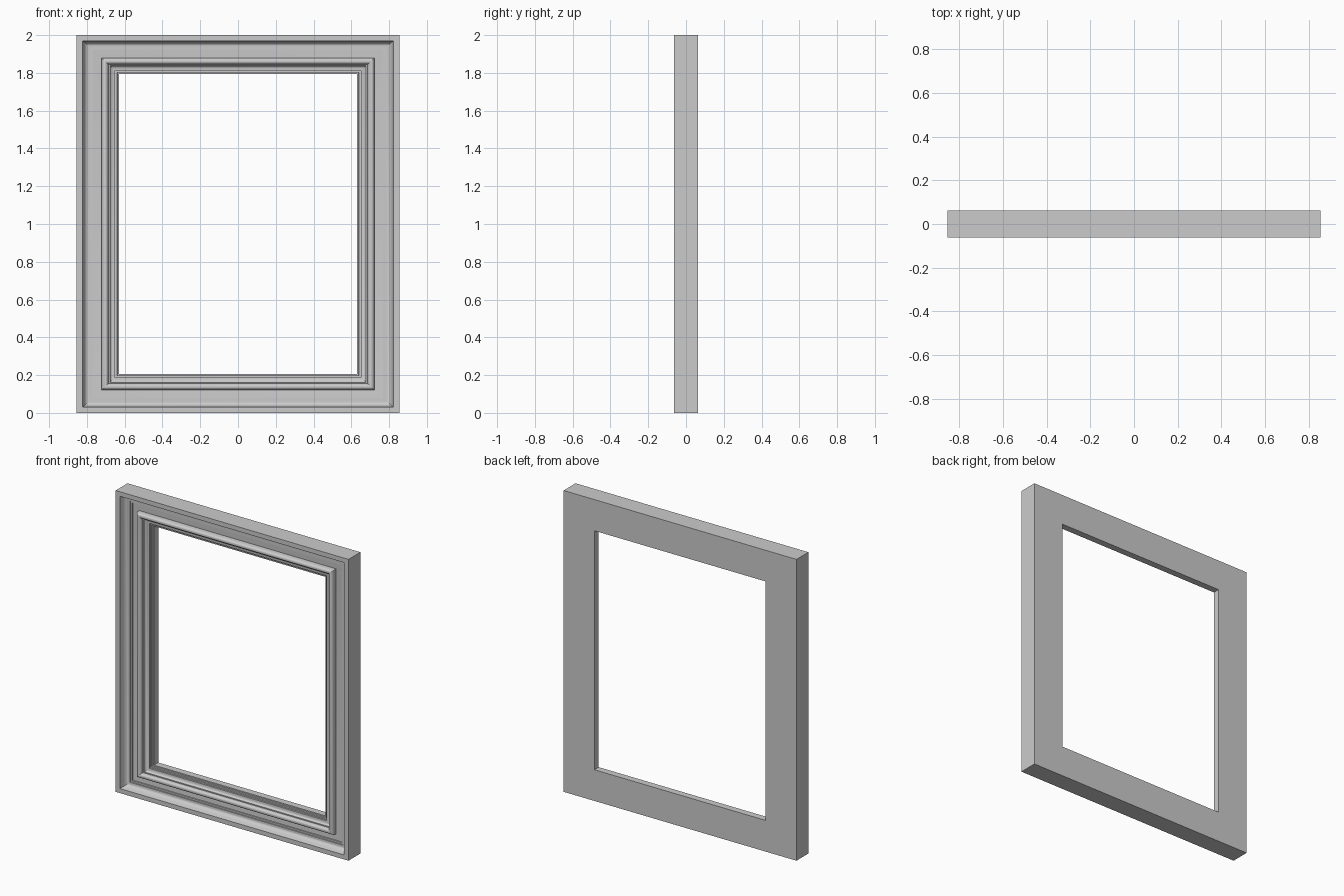
import bpy, bmesh, math

if "Cube" in bpy.data.objects:
    bpy.data.objects.remove(bpy.data.objects["Cube"])

W, H, T = 0.855, 2.0, 0.125      # half width, height, thickness
SX = 1.09                        # side members are slightly wider than rails


def arc(cx, cy, rx, ry, a0, a1, n):
    """Points on an elliptical arc, angles in degrees."""
    out = []
    for i in range(n + 1):
        a = math.radians(a0 + (a1 - a0) * i / n)
        out.append((cx + rx * math.cos(a), cy + ry * math.sin(a)))
    return out


# Moulding cross-section: (inset from outer edge, depth behind front plane)
profile = [(0, T), (0, 0), (0.030, 0), (0.032, 0.010)]
profile += arc(0.058, 0.010, 0.024, 0.035, 180, 90, 8)[1:]      # outer cove
profile += [(0.067, 0.045), (0.068, 0.050), (0.079, 0.050), (0.080, 0.056),
            (0.121, 0.060), (0.121, 0.046)]                     # flat panel
profile += arc(0.138, 0.040, 0.016, 0.018, 180, 360, 12)        # raised bead
profile += [(0.155, 0.046), (0.160, 0.046)]
profile += arc(0.184, 0.046, 0.022, 0.016, 180, 90, 6)          # inner cove
profile += [(0.187, 0.062), (0.188, 0.072), (0.197, 0.072),
            (0.199, 0.080), (0.207, 0.080), (0.207, T)]         # sight edge

# Sweep the section round the rectangle with mitred corners
bm = bmesh.new()
rings = []
for sx, top in ((-1, 0), (1, 0), (1, 1), (-1, 1)):
    rings.append([bm.verts.new((sx * (W - d * SX), y - T / 2,
                                H - d if top else d)) for d, y in profile])
n = len(profile)
for k in range(4):
    a, b = rings[k], rings[(k + 1) % 4]
    for i in range(n):
        j = (i + 1) % n
        bm.faces.new((a[i], b[i], b[j], a[j]))
bmesh.ops.recalc_face_normals(bm, faces=bm.faces)
mesh = bpy.data.meshes.new("picture_frame")
bm.to_mesh(mesh)
bm.free()
frame = bpy.data.objects.new("picture_frame", mesh)
bpy.context.collection.objects.link(frame)
bpy.context.view_layer.objects.active = frame
frame.select_set(True)
bpy.ops.object.shade_smooth_by_angle(angle=math.radians(30))
